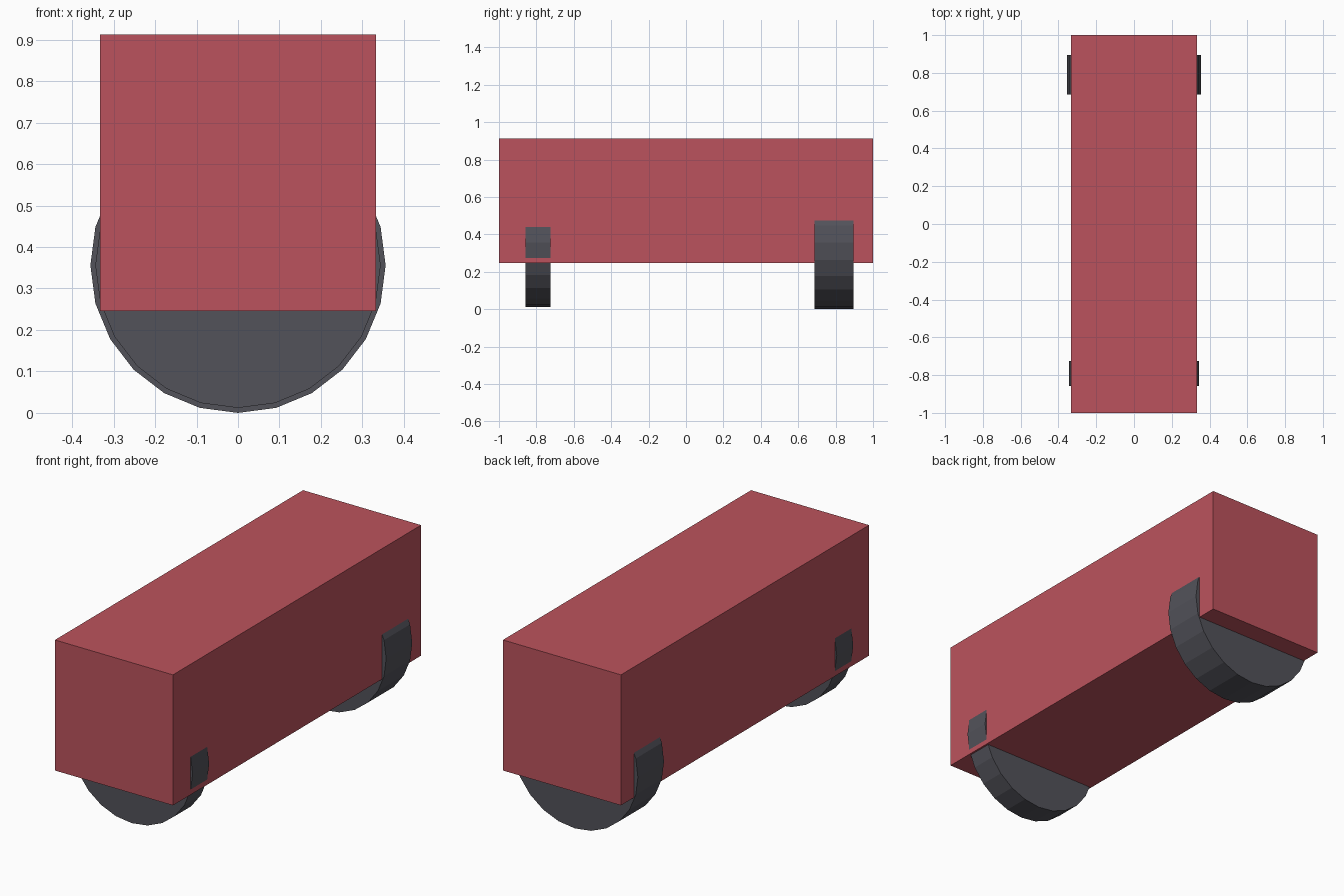
import bpy
import math

if "Cube" in bpy.data.objects:
    bpy.data.objects.remove(bpy.data.objects["Cube"])


def make_material(name, color):
    mat = bpy.data.materials.new(name)
    mat.diffuse_color = (*color, 1.0)
    mat.use_nodes = True
    mat.node_tree.nodes["Principled BSDF"].inputs["Base Color"].default_value = mat.diffuse_color
    return mat


red = make_material("muted_red", (0.50, 0.086, 0.109))
grey = make_material("dark_grey", (0.085, 0.085, 0.102))

# Long box body
bpy.ops.mesh.primitive_cube_add(size=1, location=(0, 0, 0.579))
body = bpy.context.object
body.name = "body"
body.scale = (0.666, 2.0, 0.666)
bpy.ops.object.transform_apply(location=False, rotation=False, scale=True)
body.data.materials.append(red)


def add_roller(name, radius, y_min, y_max):
    """Flat-sided roller lying across the body, axis along y."""
    bpy.ops.mesh.primitive_cylinder_add(
        vertices=24, radius=radius, depth=y_max - y_min,
        location=(0, (y_min + y_max) / 2, 0.356),
        rotation=(math.pi / 2, 0, 0))
    roller = bpy.context.object
    roller.name = name
    roller.data.materials.append(grey)


# Narrow front wheel and wide back wheel, showing through the body sides
add_roller("front_wheel", 0.344, -0.857, -0.724)
add_roller("back_wheel", 0.356, 0.686, 0.896)
